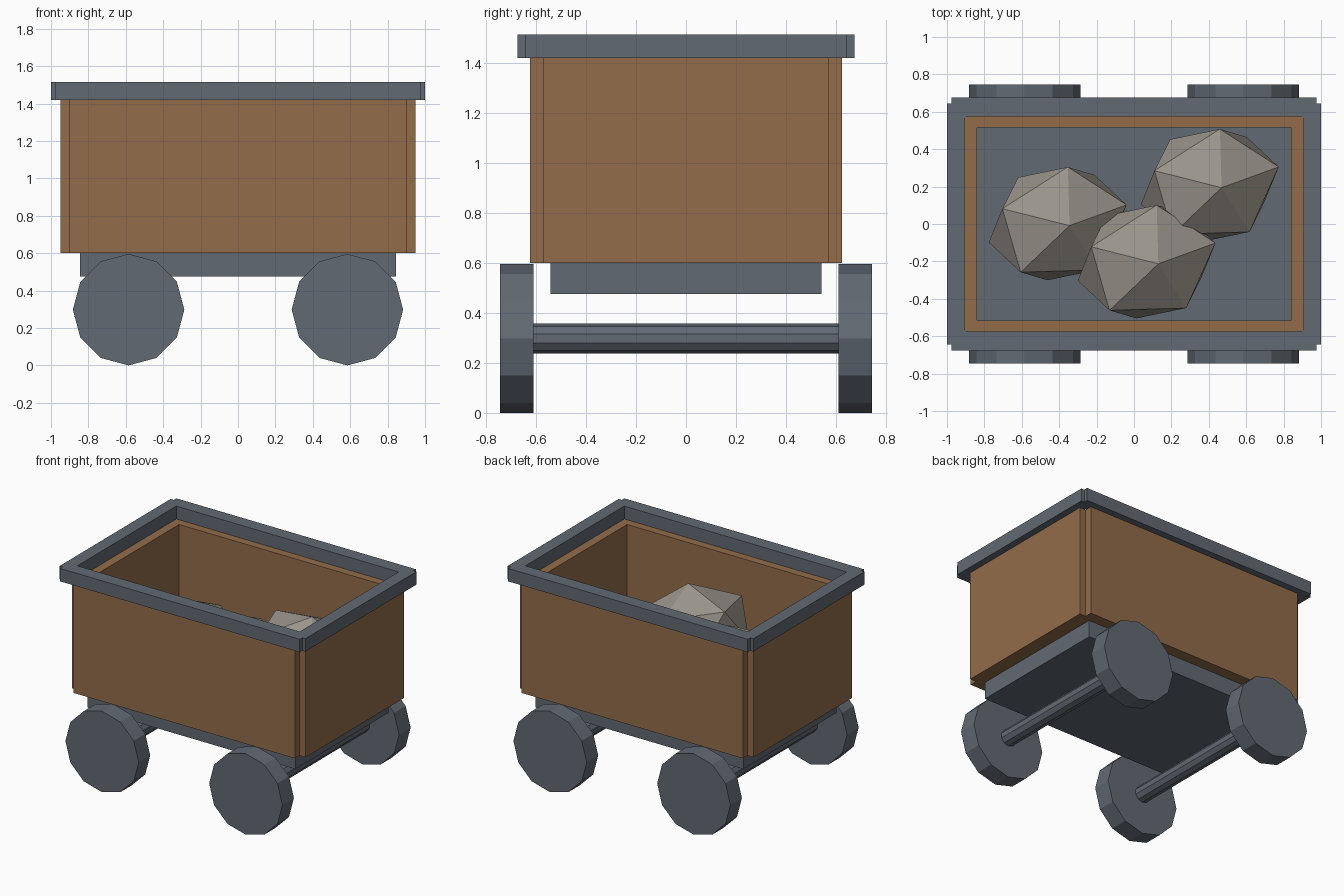
import bpy
from math import pi

if "Cube" in bpy.data.objects:
    bpy.data.objects.remove(bpy.data.objects["Cube"])


def material(name, color):
    m = bpy.data.materials.new(name)
    m.diffuse_color = (*color, 1)
    m.use_nodes = True
    m.node_tree.nodes["Principled BSDF"].inputs["Base Color"].default_value = m.diffuse_color
    return m


WOOD = material("wood", (0.29, 0.15, 0.068))
STEEL = material("steel", (0.12, 0.142, 0.17))
STONE = material("stone", (0.32, 0.295, 0.255))


def finish(name, mat):
    ob = bpy.context.object
    ob.name = name
    ob.data.materials.append(mat)
    return ob


def box(name, mat, x, y, z):
    """Box from (min, max) ranges."""
    bpy.ops.mesh.primitive_cube_add(size=1, location=[(a + b) / 2 for a, b in (x, y, z)])
    ob = finish(name, mat)
    ob.scale = [b - a for a, b in (x, y, z)]


def rod(name, sides, radius, x, y0, y1):
    """Cylinder along y at wheel height."""
    bpy.ops.mesh.primitive_cylinder_add(vertices=sides, radius=radius, depth=y1 - y0,
                                        location=(x, (y0 + y1) / 2, 0.298),
                                        rotation=(pi / 2, 0, 0))
    finish(name, STEEL)


def span(s, a, b):
    return tuple(sorted((s * a, s * b)))


# Chassis slab, also the floor of the tub
box("chassis", STEEL, (-0.846, 0.846), (-0.542, 0.542), (0.475, 0.609))

# Tub walls and the rim rails on top of them
WALL_Z, RIM_Z = (0.6, 1.42), (1.42, 1.515)
for s, side, end in ((-1, "front", "left"), (1, "back", "right")):
    box(side + "_wall", WOOD, (-0.9, 0.9), span(s, 0.515, 0.625), WALL_Z)
    box(end + "_wall", WOOD, span(s, 0.84, 0.95), (-0.57, 0.57), WALL_Z)
    box(side + "_rim", STEEL, (-0.975, 0.975), span(s, 0.575, 0.675), RIM_Z)
    box(end + "_rim", STEEL, span(s, 0.905, 1.0), (-0.645, 0.645), RIM_Z)

# Axles and wheels
for x, end in ((-0.585, "left"), (0.585, "right")):
    rod(end + "_axle", 10, 0.06, x, -0.65, 0.65)
    for s, side in ((-1, "front"), (1, "back")):
        rod(f"{side}_{end}_wheel", 12, 0.298, x, *span(s, 0.611, 0.745))

# Load of faceted rocks
for i, loc in enumerate([(-0.408, 0.002, 0.905), (0.405, 0.205, 0.93), (0.067, -0.202, 1.01)]):
    bpy.ops.mesh.primitive_ico_sphere_add(subdivisions=1, radius=1, location=loc,
                                          rotation=(0.1, 0.2, 0.3))
    finish(f"rock_{i + 1}", STONE).scale = (0.406, 0.338, 0.29)
